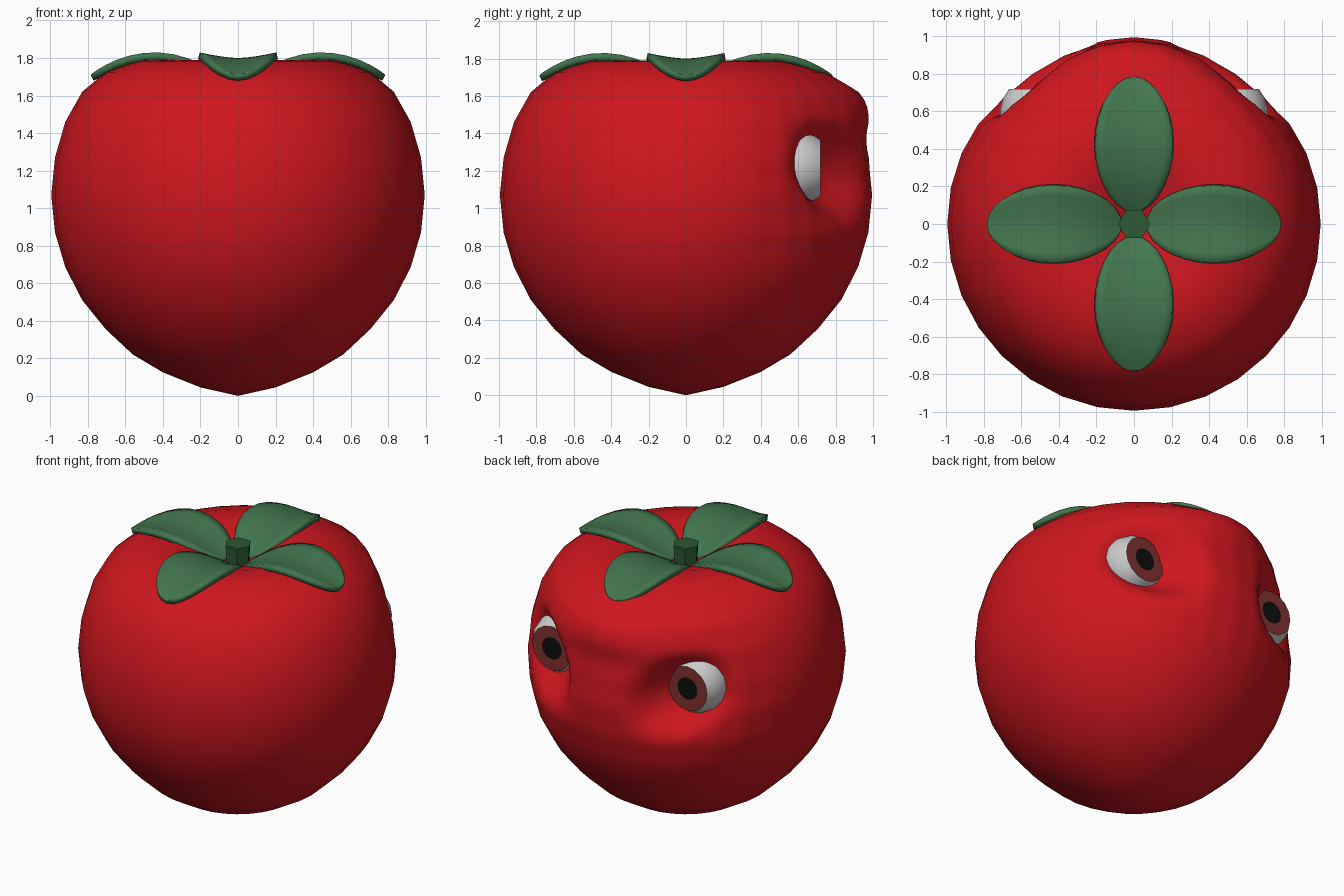
import bpy, bmesh
from math import sin, cos, pi, exp, sqrt, radians
from mathutils import Matrix

if "Cube" in bpy.data.objects:
    bpy.data.objects.remove(bpy.data.objects["Cube"])


def material(name, rgb):
    m = bpy.data.materials.new(name)
    m.diffuse_color = (*rgb, 1)
    m.use_nodes = True
    m.node_tree.nodes["Principled BSDF"].inputs["Base Color"].default_value = m.diffuse_color
    return m


RED = material("red_skin", (0.62, 0.008, 0.013))
LEAF = material("leaf_green", (0.055, 0.18, 0.075))
STEM = material("stem_green", (0.025, 0.1, 0.035))
WHITE = material("eye_white", (0.75, 0.75, 0.75))
IRIS = material("iris_brown", (0.22, 0.03, 0.03))
BLACK = material("pupil_black", (0.004, 0.004, 0.004))


def finish(name, bm, mats, angle):
    bmesh.ops.remove_doubles(bm, verts=bm.verts, dist=1e-5)
    bmesh.ops.recalc_face_normals(bm, faces=bm.faces)
    me = bpy.data.meshes.new(name)
    bm.to_mesh(me)
    bm.free()
    for m in mats:
        me.materials.append(m)
    ob = bpy.data.objects.new(name, me)
    bpy.context.collection.objects.link(ob)
    bpy.ops.object.select_all(action='DESELECT')
    ob.select_set(True)
    bpy.context.view_layer.objects.active = ob
    bpy.ops.object.shade_smooth_by_angle(angle=radians(angle))
    return ob


def lathe(profile, segs, bands=None):
    """Revolve (radius, z) points about z; bands gives a material index per strip."""
    bm = bmesh.new()
    rings = [[bm.verts.new((r * cos(2 * pi * i / segs), r * sin(2 * pi * i / segs), z))
              for i in range(segs)] for r, z in profile]
    for k, (a, b) in enumerate(zip(rings, rings[1:])):
        for i in range(segs):
            j = (i + 1) % segs
            f = bm.faces.new((a[i], a[j], b[j], b[i]))
            f.material_index = bands[k] if bands else 0
    bmesh.ops.remove_doubles(bm, verts=bm.verts, dist=1e-5)
    return bm


# Body: heart-like lathe with a dimple under the leaves
bm = lathe([(0, 0.0), (0.2, 0.045), (0.4, 0.125), (0.56, 0.22), (0.705, 0.355), (0.83, 0.51),
            (0.92, 0.685), (0.975, 0.87), (0.995, 1.07), (0.975, 1.27), (0.92, 1.46),
            (0.83, 1.62), (0.705, 1.725), (0.54, 1.785), (0.38, 1.79), (0.2, 1.735),
            (0.08, 1.67), (0, 1.65)], 32)

# Finer mesh on the face side only
face_edges = [e for e in bm.edges
              if all(v.co.y > 0.3 and 0.65 < v.co.z < 1.76 for v in e.verts)]
bmesh.ops.subdivide_edges(bm, edges=face_edges, cuts=3, use_grid_fill=True)

# Brow bulge, hollow cheeks and eye sockets
for v in bm.verts:
    x, y, z = abs(v.co.x), v.co.y, v.co.z
    if y < 0.25 or not 0.7 < z < 1.77:
        continue
    y += 0.1 * exp(-((z - 1.58) / 0.16) ** 2 - (x / 0.45) ** 2)
    y -= 0.06 * exp(-((x - 0.62) / 0.2) ** 2 - ((z - 1.17) / 0.24) ** 2)
    tilt = z - 1.2 - 0.25 * (x - 0.515)
    d = sqrt(((x - 0.53) / 0.25) ** 2 + (tilt / 0.22) ** 2)
    w = exp(-d ** 4)
    y += w * min(0, 0.82 - 0.36 * x - y)
    v.co.y = y
finish("body", bm, [RED], 70)

# Eyes: balls cut flat at the front, with iris and pupil on the flat
R, FLAT = 0.2, 0.132
a0 = 0.85
ball = [(R * sin(a0 + (pi - a0) * k / 8), R * cos(a0 + (pi - a0) * k / 8)) for k in range(9)]
for side, sx in (("left", -1), ("right", 1)):
    bm = lathe([(0, FLAT), (0.075, FLAT)] + ball, 16, [2, 1] + [0] * 8)
    bm.transform(Matrix.Translation((0.515 * sx, 0.588, 1.215)) @ Matrix.Rotation(-pi / 2, 4, 'X'))
    finish(side + "_eye", bm, [WHITE, IRIS, BLACK], 35)

# Leaves: four arched ellipses creased along the middle
NU, NV = 14, 4
for n in range(4):
    bm = bmesh.new()
    grid = []
    for i in range(NU + 1):
        t = pi * i / NU
        r = 0.425 - 0.36 * cos(t)
        row = []
        for k in range(-NV, NV + 1):
            s = k / NV * sin(t)
            z = 1.80 - 0.09 * ((r - 0.45) / 0.335) ** 2 + 0.03 * abs(s) ** 1.5
            row.append(bm.verts.new((r, 0.205 * s, z)))
        grid.append(row)
    for a, b in zip(grid, grid[1:]):
        for k in range(2 * NV):
            bm.faces.new((a[k], b[k], b[k + 1], a[k + 1]))
    bm.transform(Matrix.Rotation(n * pi / 2, 4, 'Z'))
    ob = finish("leaf_%d" % (n + 1), bm, [LEAF], 50)
    mod = ob.modifiers.new("thickness", 'SOLIDIFY')
    mod.thickness = 0.035
    mod.offset = -1

# Stem: short six-sided stub
finish("stem", lathe([(0, 1.62), (0.075, 1.62), (0.085, 1.80), (0, 1.80)], 6), [STEM], 30)
